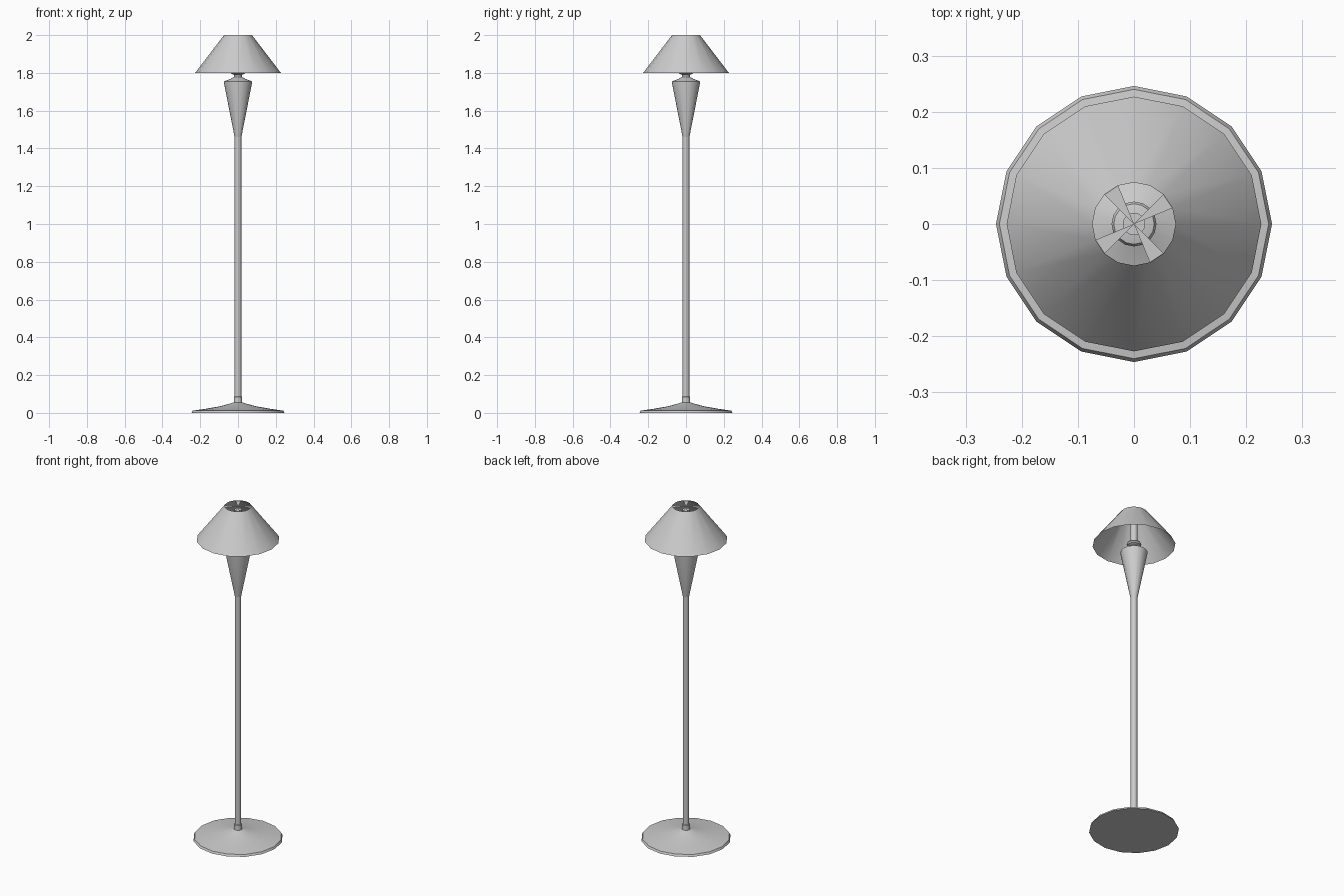
import bpy, bmesh
from math import cos, sin, pi, radians

cube = bpy.data.objects.get("Cube")
if cube:
    bpy.data.objects.remove(cube)

SIDES = 16

grey = bpy.data.materials.new("light_grey")
grey.use_nodes = True
grey.diffuse_color = (0.6, 0.6, 0.6, 1)
grey.node_tree.nodes["Principled BSDF"].inputs["Base Color"].default_value = (0.6, 0.6, 0.6, 1)


def finish(name, bm, angle=35):
    mesh = bpy.data.meshes.new(name)
    bm.to_mesh(mesh)
    bm.free()
    mesh.materials.append(grey)
    obj = bpy.data.objects.new(name, mesh)
    bpy.context.collection.objects.link(obj)
    bpy.ops.object.select_all(action="DESELECT")
    obj.select_set(True)
    bpy.context.view_layer.objects.active = obj
    bpy.ops.object.shade_smooth_by_angle(angle=radians(angle))
    return obj


def lathe(name, profile, cap_bottom=False, cap_top=False, angle=35):
    """Turn (radius, height) points, listed bottom to top, about the z axis."""
    bm = bmesh.new()
    rings = [[bm.verts.new((r * cos(2 * pi * i / SIDES), r * sin(2 * pi * i / SIDES), z))
              for i in range(SIDES)] for r, z in profile]
    for low, high in zip(rings, rings[1:]):
        for i in range(SIDES):
            j = (i + 1) % SIDES
            bm.faces.new((low[i], low[j], high[j], high[i]))
    if cap_bottom:
        bm.faces.new(rings[0][::-1])
    if cap_top:
        bm.faces.new(rings[-1])
    return finish(name, bm, angle)


# Flared foot with a thin rim
lathe("base", [(0.246, 0), (0.24, 0.012), (0.17, 0.022), (0.1, 0.034),
               (0.05, 0.047), (0.022, 0.056), (0.021, 0.085), (0.018, 0.087)],
      cap_bottom=True, angle=50)

# Long upright
lathe("pole", [(0.018, 0.08), (0.018, 1.465)])

# Tapered cup with a shallow lid and a bead on a narrow neck
lathe("cup", [(0.018, 1.46), (0.074, 1.745), (0.074, 1.755), (0.04, 1.768), (0.021, 1.778)])
lathe("neck", [(0.021, 1.778), (0.021, 1.79), (0.036, 1.796), (0.04, 1.804),
               (0.036, 1.812), (0.02, 1.816)], cap_top=True)

# Holder inside the shade
lathe("holder", [(0.02, 1.81), (0.02, 1.98)], cap_top=True)

# Conical shade, open at both ends
lathe("shade", [(0.227, 1.8), (0.074, 2.0)])

# Four flat wedges joining the shade rim to the middle
bm = bmesh.new()
for quarter in range(4):
    tip = bm.verts.new((0, 0, 1.995))
    start = quarter * pi / 2 + pi / 8
    rim = [bm.verts.new((0.075 * cos(a), 0.075 * sin(a), 1.995)) for a in (start, start + pi / 8)]
    bm.faces.new((tip, *rim))
finish("shade_spokes", bm)
